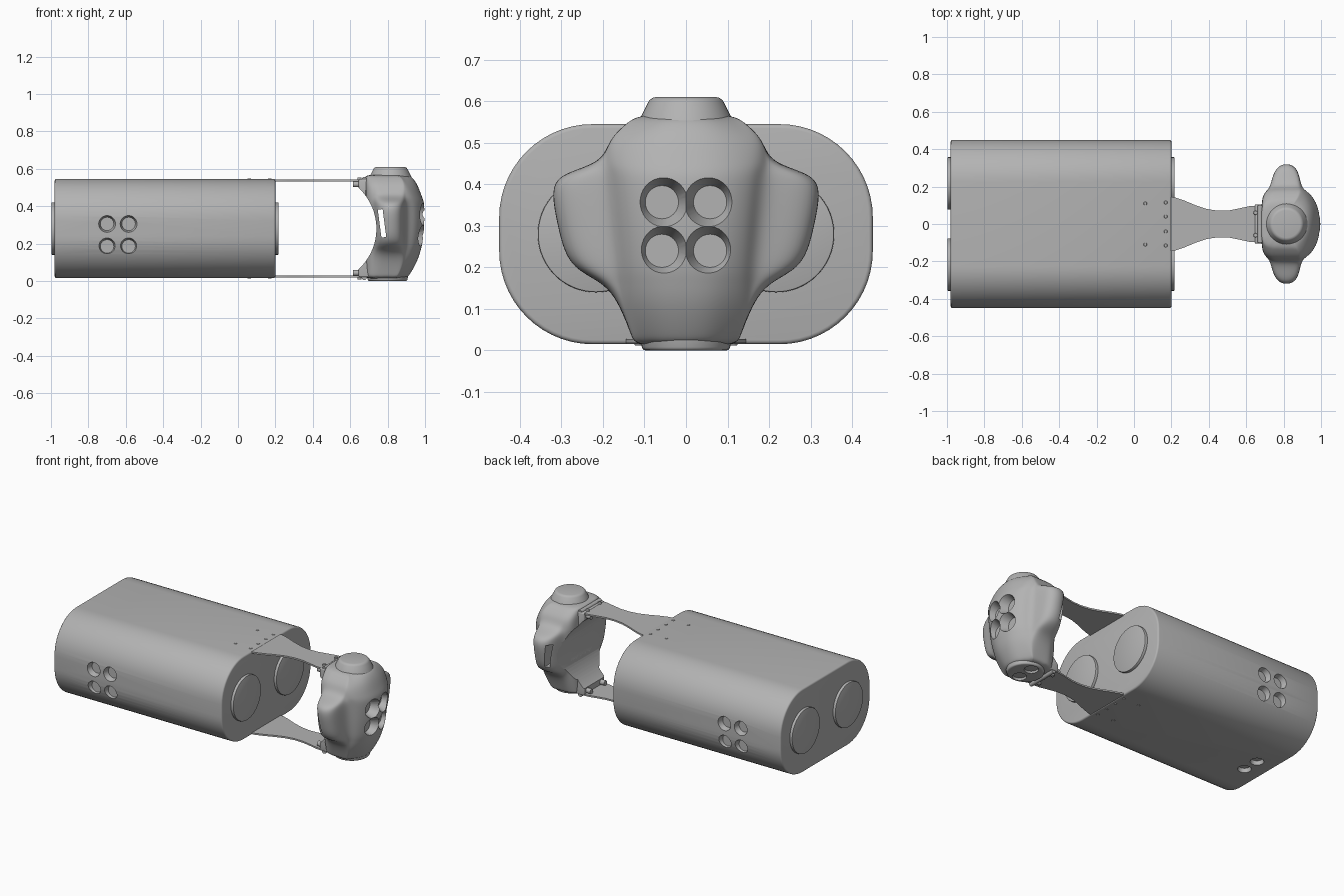
import bpy, bmesh
from mathutils import Matrix, Vector

default = bpy.data.objects.get("Cube")
if default:
    bpy.data.objects.remove(default, do_unlink=True)

grey = bpy.data.materials.new("plain_grey")
grey.use_nodes = True
GREY = (0.45, 0.45, 0.45, 1)
grey.diffuse_color = GREY
grey.node_tree.nodes["Principled BSDF"].inputs["Base Color"].default_value = GREY


def make(name, bm):
    """Turn a bmesh into a linked object."""
    bmesh.ops.recalc_face_normals(bm, faces=bm.faces)
    mesh = bpy.data.meshes.new(name)
    bm.to_mesh(mesh)
    bm.free()
    mesh.materials.append(grey)
    ob = bpy.data.objects.new(name, mesh)
    bpy.context.collection.objects.link(ob)
    return ob


def cone(name, start, end, r1, r2, sides=32):
    """Cylinder or cone running from start to end."""
    a, b = Vector(start), Vector(end)
    axis = b - a
    place = Matrix.Translation((a + b) / 2) @ axis.to_track_quat('Z', 'Y').to_matrix().to_4x4()
    bm = bmesh.new()
    bmesh.ops.create_cone(bm, cap_ends=True, segments=sides, radius1=r1, radius2=r2,
                          depth=axis.length, matrix=place)
    return make(name, bm)


def box(name, low, high):
    a, b = Vector(low), Vector(high)
    bm = bmesh.new()
    bmesh.ops.create_cube(bm, size=1, matrix=Matrix.Translation((a + b) / 2)
                          @ Matrix.Diagonal((b - a).to_4d()))
    return make(name, bm)


def bevel(ob, width, segments=3):
    mod = ob.modifiers.new("bevel", 'BEVEL')
    mod.width, mod.segments = width, segments
    mod.limit_method, mod.angle_limit = 'ANGLE', 0.7


def cut(ob, cutter):
    cutter.hide_render = True
    mod = ob.modifiers.new("cut", 'BOOLEAN')
    mod.operation, mod.solver, mod.object = 'DIFFERENCE', 'EXACT', cutter


def finish(ob, cutters=()):
    """Apply the modifiers, drop the cutters and smooth the shading."""
    for cutter in cutters:
        cut(ob, cutter)
    graph = bpy.context.evaluated_depsgraph_get()
    mesh = bpy.data.meshes.new_from_object(ob.evaluated_get(graph))
    ob.modifiers.clear()
    ob.data = mesh
    bpy.ops.object.select_all(action='DESELECT')
    ob.select_set(True)
    bpy.context.view_layer.objects.active = ob
    bpy.ops.object.shade_smooth_by_angle(angle=0.6)


def discard(cutters):
    for cutter in cutters:
        bpy.data.objects.remove(cutter, do_unlink=True)


MID = 0.28  # height of the horizontal symmetry plane

# Main case: a long box with strongly rounded lengthwise edges
bm = bmesh.new()
bmesh.ops.create_cube(bm, size=1, matrix=Matrix.Translation((-0.39, 0, MID))
                      @ Matrix.Diagonal((1.18, 0.9, 0.53, 1)))
long_edges = [e for e in bm.edges if abs(e.verts[0].co.x - e.verts[1].co.x) > 1]
bmesh.ops.bevel(bm, geom=long_edges, offset=0.225, segments=14, profile=0.5, affect='EDGES')
case = make("main_case", bm)
bevel(case, 0.01)

# Round sensor recesses on both sides and underneath
recesses = []
for side in (-1, 1):
    for x in (-0.7, -0.585):
        for z in (0.305, 0.185):
            recesses.append(cone("recess", (x, side * 0.415, z), (x, side * 0.47, z), 0.036, 0.05))
    recesses.append(cone("recess", (-0.86, side * 0.055, 0.04), (-0.86, side * 0.055, -0.01), 0.034, 0.044))
finish(case, recesses)
discard(recesses)

# Round covers on both ends
for end, inner, outer in (("front", 0.19, 0.217), ("rear", -0.97, -0.997)):
    for side in (-1, 1):
        cover = cone(end + "_round_cover", (inner, side * 0.217, MID),
                     (outer, side * 0.217, MID), 0.14, 0.14, 64)
        bevel(cover, 0.004, 2)
        finish(cover)

# Waisted straps, rivets, hinge rods and pads, above and below
waist = [(0.18, 0.147), (0.22, 0.142), (0.27, 0.125), (0.33, 0.1), (0.39, 0.08),
         (0.45, 0.071), (0.51, 0.073), (0.57, 0.085), (0.62, 0.096), (0.68, 0.1)]
for level, up in (("upper", 1), ("lower", -1)):
    z = MID + up * 0.262
    bm = bmesh.new()
    outline = [(x, -w) for x, w in waist] + [(x, w) for x, w in reversed(waist)]
    face = bm.faces.new([bm.verts.new((x, y, z)) for x, y in outline])
    extruded = bmesh.ops.extrude_face_region(bm, geom=[face])
    bmesh.ops.translate(bm, vec=(0, 0, -up * 0.01),
                        verts=[v for v in extruded["geom"] if isinstance(v, bmesh.types.BMVert)])
    finish(make(level + "_strap", bm))
    for side in (-1, 1):
        for x, y in ((0.06, 0.11), (0.17, 0.115), (0.17, 0.04)):
            finish(cone(level + "_rivet", (x, side * y, z), (x, side * y, z + up * 0.006), 0.011, 0.008, 12))
        finish(cone(level + "_hinge_screw", (0.65, side * 0.06, z), (0.65, side * 0.06, z + up * 0.01),
                    0.012, 0.01, 12))
        pad = cone(level + "_pad", (0.615, side * 0.07, z - up * 0.025),
                   (0.66, side * 0.07, z - up * 0.025), 0.016, 0.016, 16)
        finish(pad)
    finish(cone(level + "_hinge_rod", (0.675, -0.1, z), (0.675, 0.1, z), 0.014, 0.014, 16))

# Head shell: lofted sections of height, nose, column half width, ear half width
sections = [(0.01, 0.9, 0.11, 0.12), (0.03, 0.92, 0.12, 0.13), (0.11, 0.965, 0.14, 0.16),
            (0.165, 0.98, 0.15, 0.2), (0.2, 0.99, 0.155, 0.29), (0.3, 1.0, 0.165, 0.315),
            (0.4, 1.0, 0.175, 0.335), (0.43, 0.995, 0.18, 0.29), (0.455, 0.985, 0.185, 0.2),
            (0.51, 0.965, 0.175, 0.185), (0.55, 0.94, 0.13, 0.14), (0.57, 0.91, 0.1, 0.11)]
bm = bmesh.new()
rings = []
for z, nose, col, ear in sections:
    front = min(0.89, nose - 0.06)
    half = [(nose - 0.01, col * 0.5), (nose - 0.055, col * 0.95), (front, col + 0.01), (front - 0.01, ear),
            (0.75, ear), (0.73, col + 0.005), (0.68, col * 0.9)]
    ring = [(nose, 0)] + half + [(0.68, 0)] + [(x, -y) for x, y in reversed(half)]
    rings.append([bm.verts.new((x, y, z)) for x, y in ring])
for low, high in zip(rings, rings[1:]):
    for i in range(len(low)):
        j = (i + 1) % len(low)
        bm.faces.new((low[i], low[j], high[j], high[i]))
bm.faces.new(rings[0])
bm.faces.new(rings[-1])
head = make("head_shell", bm)
subdiv = head.modifiers.new("smooth", 'SUBSURF')
subdiv.levels = subdiv.render_levels = 3

# Bracket behind the head
bracket = box("head_bracket", (0.645, -0.105, 0.02), (0.76, 0.105, 0.545))
bevel(bracket, 0.008)

# Concave back and side slot are shared by shell and bracket
arc = cone("arc_cutter", (0.445, -0.5, MID), (0.445, 0.5, MID), 0.295, 0.295, 96)
slot = box("slot_cutter", (-0.013, -0.5, -0.075), (0.013, 0.5, 0.075))
slot.location = (0.77, 0, 0.308)
slot.rotation_euler.y = -0.13
lenses = [cone("lens_cutter", (0.94, side * 0.058, z), (1.03, side * 0.058, z), 0.04, 0.075)
          for side in (-1, 1) for z in (0.357, 0.24)]
finish(bracket, [arc, slot])
finish(head, [arc, slot] + lenses)
discard([arc, slot] + lenses)

# Top boss
boss = cone("top_boss", (0.815, 0, 0.53), (0.815, 0, 0.61), 0.125, 0.085, 48)
bevel(boss, 0.012)
finish(boss)

# Bottom boss with a pair of recesses
base = cone("bottom_boss", (0.8, 0, 0.06), (0.8, 0, 0), 0.115, 0.105, 48)
bevel(base, 0.008)
pair = [cone("recess", (0.8, side * 0.052, 0.025), (0.8, side * 0.052, -0.01), 0.034, 0.044)
        for side in (-1, 1)]
finish(base, pair)
discard(pair)
